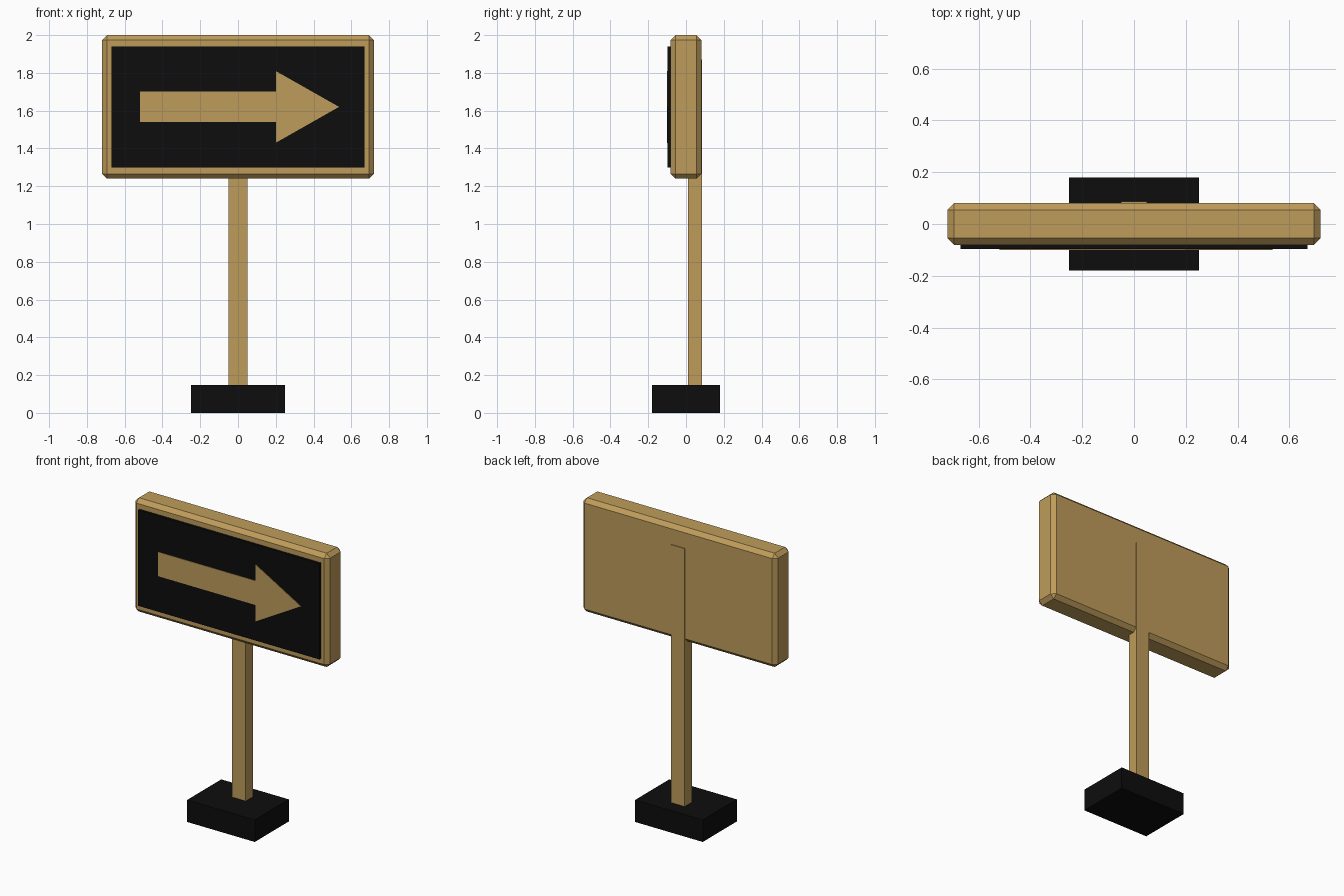
import bpy
import bmesh

if "Cube" in bpy.data.objects:
    bpy.data.objects.remove(bpy.data.objects["Cube"], do_unlink=True)


def make_material(name, colour):
    mat = bpy.data.materials.new(name)
    mat.use_nodes = True
    mat.diffuse_color = colour
    mat.node_tree.nodes["Principled BSDF"].inputs["Base Color"].default_value = colour
    return mat


tan = make_material("tan wood", (0.52, 0.335, 0.105, 1))
black = make_material("black", (0.004, 0.004, 0.004, 1))


def finish(name, bm, mat):
    bmesh.ops.recalc_face_normals(bm, faces=bm.faces)
    mesh = bpy.data.meshes.new(name)
    bm.to_mesh(mesh)
    bm.free()
    mesh.materials.append(mat)
    obj = bpy.data.objects.new(name, mesh)
    bpy.context.collection.objects.link(obj)
    return obj


def box(name, low, high, mat, bevel=0):
    bm = bmesh.new()
    bmesh.ops.create_cube(bm, size=1)
    for v in bm.verts:
        v.co = [lo + (c + 0.5) * (hi - lo) for c, lo, hi in zip(v.co, low, high)]
    obj = finish(name, bm, mat)
    if bevel:
        mod = obj.modifiers.new("chamfer", "BEVEL")
        mod.width = bevel
        mod.segments = 1
    return obj


def plate(name, outline, y_front, y_back, mat):
    bm = bmesh.new()
    face = bm.faces.new([bm.verts.new((x, y_front, z)) for x, z in outline])
    grown = bmesh.ops.extrude_face_region(bm, geom=[face], use_keep_orig=True)
    for v in grown["geom"]:
        if isinstance(v, bmesh.types.BMVert):
            v.co.y = y_back
    return finish(name, bm, mat)


# Foot and post
box("base", (-0.25, -0.18, 0), (0.25, 0.18, 0.147), black)
box("post", (-0.05, 0.01, 0.14), (0.05, 0.086, 1.87), tan)

# Chamfered board with its dark front panel
box("sign_board", (-0.72, -0.081, 1.24), (0.72, 0.081, 2.0), tan, bevel=0.026)
box("sign_panel", (-0.67, -0.097, 1.30), (0.67, -0.08, 1.94), black)

# Arrow pointing to the sign's left
mid, shaft, head = 1.62, 0.081, 0.19
arrow = [(-0.52, mid - shaft), (0.2, mid - shaft), (0.2, mid - head), (0.535, mid),
         (0.2, mid + head), (0.2, mid + shaft), (-0.52, mid + shaft)]
plate("arrow", arrow, -0.1, -0.096, tan)
